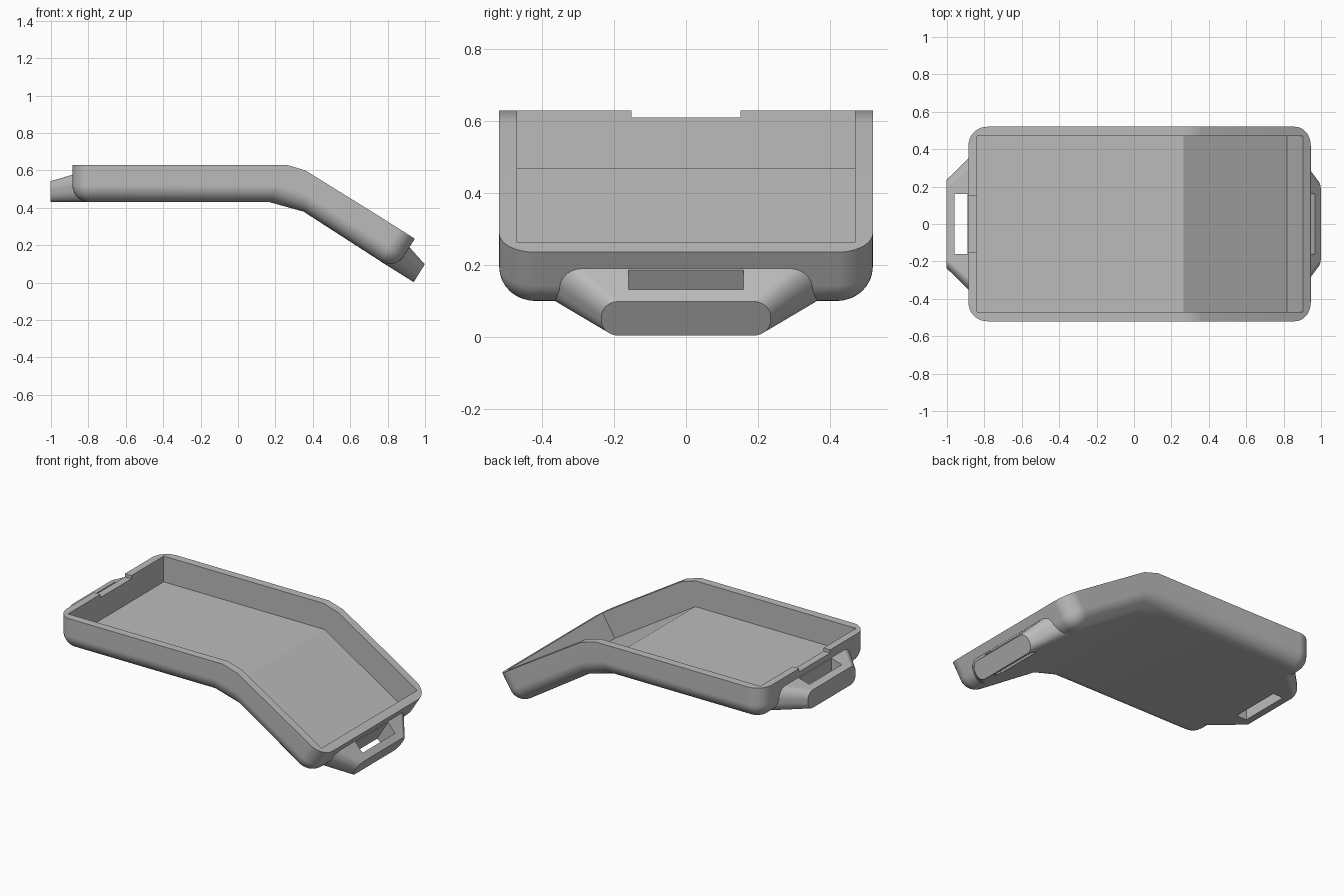
import bpy, bmesh, math
from mathutils import Vector

if "Cube" in bpy.data.objects:
    bpy.data.objects.remove(bpy.data.objects["Cube"])

grey = bpy.data.materials.new("plain grey")
grey.use_nodes = True
colour = (0.5, 0.5, 0.5, 1)
grey.diffuse_color = colour
grey.node_tree.nodes["Principled BSDF"].inputs["Base Color"].default_value = colour


def make_object(name, bm):
    bmesh.ops.recalc_face_normals(bm, faces=bm.faces)
    mesh = bpy.data.meshes.new(name)
    bm.to_mesh(mesh)
    bm.free()
    mesh.materials.append(grey)
    obj = bpy.data.objects.new(name, mesh)
    bpy.context.collection.objects.link(obj)
    return obj


def loft(rings):
    """Closed solid through rings of equal point count."""
    bm = bmesh.new()
    loops = [[bm.verts.new(p) for p in ring] for ring in rings]
    for a, b in zip(loops, loops[1:]):
        for i in range(len(a)):
            j = (i + 1) % len(a)
            bm.faces.new((a[i], a[j], b[j], b[i]))
    bm.faces.new(loops[0])
    bm.faces.new(loops[-1])
    return bm


def rounded_rect(x0, x1, y0, y1, r, steps=9):
    points = []
    corners = ((x1 - r, y1 - r), (x0 + r, y1 - r), (x0 + r, y0 + r), (x1 - r, y0 + r))
    for k, (cx, cy) in enumerate(corners):
        for i in range(steps + 1):
            a = math.pi / 2 * (k + i / steps)
            points.append((cx + r * math.cos(a), cy + r * math.sin(a)))
    return points


# Bend stations: position along the flat tray, bottom point, top point
LEFT, WIDTH, DEPTH = -0.885, 0.52, 0.2
STATIONS = [
    (LEFT, (LEFT, 0.43), (LEFT, 0.63)),
    (-0.6, (-0.6, 0.43), (-0.6, 0.63)),
    (0.2, (0.17, 0.43), (0.26, 0.63)),
    (0.35, (0.35, 0.38), (0.36, 0.60)),
    (0.7, (0.654, 0.184), (0.76, 0.352)),
    (0.92, (0.839, 0.065), (0.945, 0.235)),
]


def bend(p):
    for (s0, b0, t0), (s1, b1, t1) in zip(STATIONS, STATIONS[1:]):
        if p.x <= s1 + 1e-5:
            break
    f = (p.x - s0) / (s1 - s0)
    low = Vector(b0).lerp(Vector(b1), f)
    high = Vector(t0).lerp(Vector(t1), f)
    q = low.lerp(high, p.z / DEPTH)
    return Vector((q.x, p.y, q.y))


# Tray body: rounded block with a rolled bottom edge, cut at the stations and bent
ROLL, CORNER = 0.09, 0.1
rings = []
for i in range(10):
    a = math.pi / 2 * i / 9
    inset = ROLL * (1 - math.sin(a))
    outline = rounded_rect(LEFT + inset, STATIONS[-1][0] - inset,
                           inset - WIDTH, WIDTH - inset, CORNER - inset)
    rings.append([(x, y, ROLL * (1 - math.cos(a))) for x, y in outline])
rings.append([(x, y, DEPTH) for x, y, _ in rings[-1]])
bm = loft(rings)
for s, _, _ in STATIONS[1:-1]:
    bmesh.ops.bisect_plane(bm, geom=bm.verts[:] + bm.edges[:] + bm.faces[:],
                           plane_co=(s, 0, 0), plane_no=(1, 0, 0))
for v in bm.verts:
    v.co = bend(v.co)
tray = make_object("tray", bm)


# Strap lugs: tapered rounded bars with a slot, one on each end wall
def lug_parts(name, origin, out, up):
    origin, out, up = Vector(origin), Vector(out), Vector(up)

    def place(u, y, h):
        return origin + out * u + up * h + Vector((0, y, 0))

    sections = []
    for u in (-0.09, 0.118):
        t = (u + 0.09) / 0.208
        half, height, r = 0.44 - 0.205 * t, 0.172 - 0.06 * t, 0.075 - 0.027 * t
        sections.append([place(u, y, h + 0.0005)
                         for y, h in rounded_rect(-half, half, 0, height, r)])
    lug = make_object(name, loft(sections))
    slot = make_object(name + "_slot", loft(
        [[place(u, y, h) for u, y in ((0.005, -0.16), (0.075, -0.16), (0.075, 0.16), (0.005, 0.16))]
         for h in (-0.1, 0.3)]))
    return lug, slot


slope = Vector((0.848, 0, -0.53)).normalized()
normal = Vector((0.53, 0, 0.848)).normalized()
right_lug, right_slot = lug_parts("left_lug", (0.839, 0, 0.065), slope, normal)
left_lug, left_slot = lug_parts("right_lug", (LEFT, 0, 0.43), (-1, 0, 0), (0, 0, 1))

# Cavity with square corners and one floor crease
profile = [(-0.84, 0.47), (0.265, 0.47), (0.818, 0.125), (0.956, 0.346), (0.956, 0.8), (-0.84, 0.8)]
cavity = make_object("cavity", loft([[(x, y, z) for x, z in profile] for y in (-0.47, 0.47)]))

# Shallow notch in the rim
notch = make_object("notch", loft(
    [[(x, y, z) for x, y in ((-0.95, -0.152), (-0.8, -0.152), (-0.8, 0.152), (-0.95, 0.152))]
     for z in (0.61, 0.7)]))

# Join and cut
steps = [(left_lug, "UNION"), (right_lug, "UNION"), (cavity, "DIFFERENCE"), (notch, "DIFFERENCE"),
         (left_slot, "DIFFERENCE"), (right_slot, "DIFFERENCE")]
for other, operation in steps:
    mod = tray.modifiers.new(other.name, "BOOLEAN")
    mod.object, mod.operation, mod.solver = other, operation, "EXACT"
result = bpy.data.meshes.new_from_object(tray.evaluated_get(bpy.context.evaluated_depsgraph_get()))
tray.modifiers.clear()
tray.data = result
for other, _ in steps:
    bpy.data.objects.remove(other)

# Smooth rolled edges, crisp flats
bpy.ops.object.select_all(action="DESELECT")
tray.select_set(True)
bpy.context.view_layer.objects.active = tray
bpy.ops.object.shade_smooth_by_angle(angle=math.radians(18))
weighted = tray.modifiers.new("Weighted normals", "WEIGHTED_NORMAL")
weighted.keep_sharp = True
